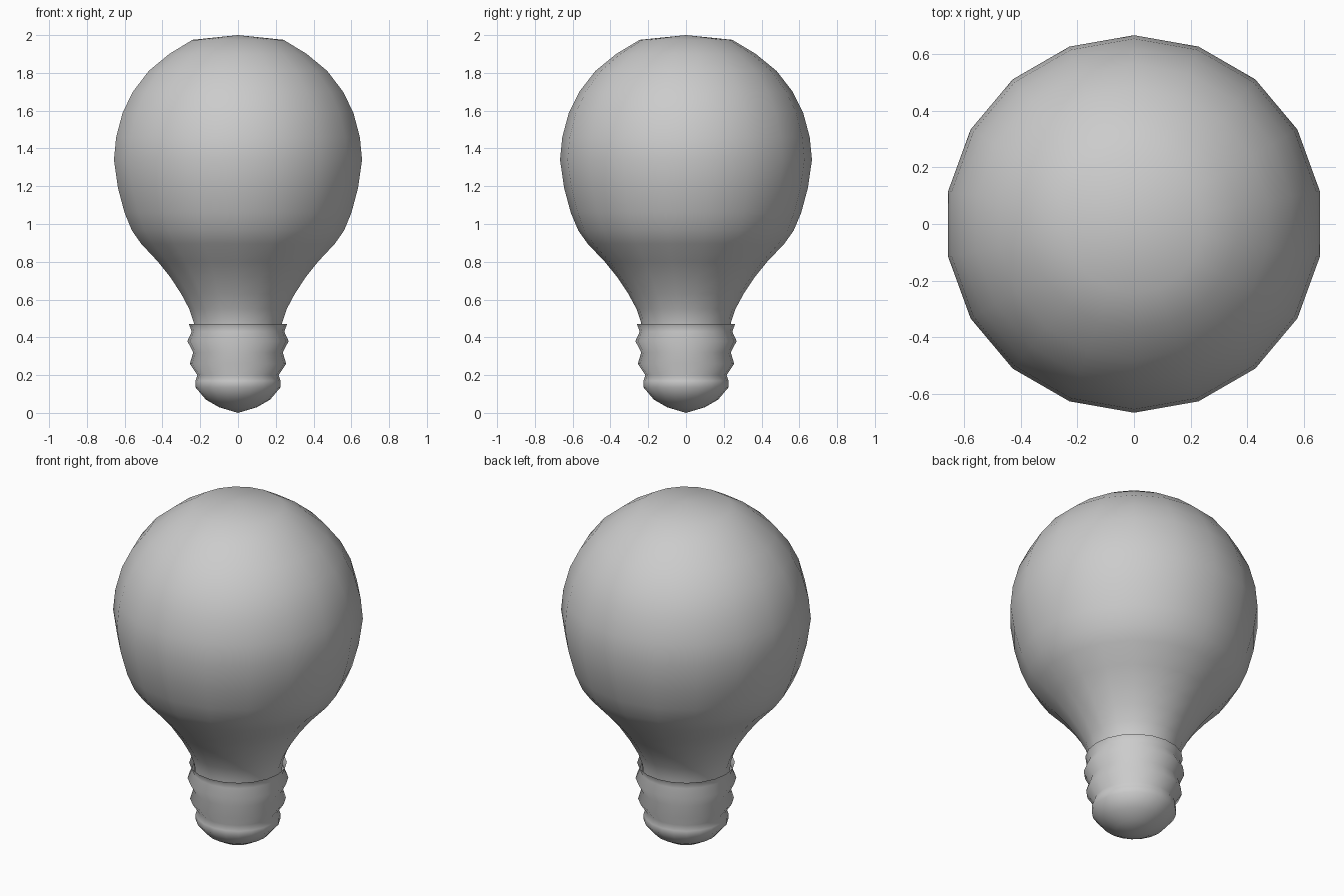
import bpy, bmesh
from math import sin, cos, pi, radians

if "Cube" in bpy.data.objects:
    bpy.data.objects.remove(bpy.data.objects["Cube"])


def lathe(name, profile, sides, start, angle):
    """Revolve (radius, z) points, listed bottom to top, around z."""
    bm = bmesh.new()
    rings = []
    for r, z in profile:
        if r == 0:
            rings.append([bm.verts.new((0, 0, z))] * sides)
        else:
            rings.append([bm.verts.new((r * cos(start + 2 * pi * i / sides),
                                        r * sin(start + 2 * pi * i / sides), z))
                          for i in range(sides)])
    for a, b in zip(rings, rings[1:]):
        for i in range(sides):
            j = (i + 1) % sides
            bm.faces.new(list(dict.fromkeys((a[i], a[j], b[j], b[i]))))
    mesh = bpy.data.meshes.new(name)
    bm.to_mesh(mesh)
    bm.free()
    obj = bpy.data.objects.new(name, mesh)
    bpy.context.collection.objects.link(obj)
    bpy.ops.object.select_all(action='DESELECT')
    obj.select_set(True)
    bpy.context.view_layer.objects.active = obj
    bpy.ops.object.shade_smooth_by_angle(angle=radians(angle))
    return obj


# Glass bulb with a narrowing neck
lathe("glass_bulb", [
    (0.235, 0.43), (0.238, 0.48), (0.262, 0.55), (0.305, 0.63), (0.365, 0.72),
    (0.43, 0.80), (0.52, 0.895), (0.57, 0.965), (0.61, 1.06), (0.645, 1.19),
    (0.667, 1.34), (0.655, 1.46), (0.62, 1.59), (0.565, 1.70), (0.48, 1.81),
    (0.37, 1.90), (0.245, 1.975), (0, 2.0)], 18, pi / 2, 60)

# Threaded screw base with a rounded contact tip and open rim
lathe("screw_base", [
    (0, 0), (0.10, 0.03), (0.17, 0.07), (0.225, 0.135), (0.225, 0.17),
    (0.215, 0.20), (0.255, 0.26), (0.237, 0.32), (0.268, 0.38),
    (0.245, 0.43), (0.26, 0.47)], 20, 0, 80)
